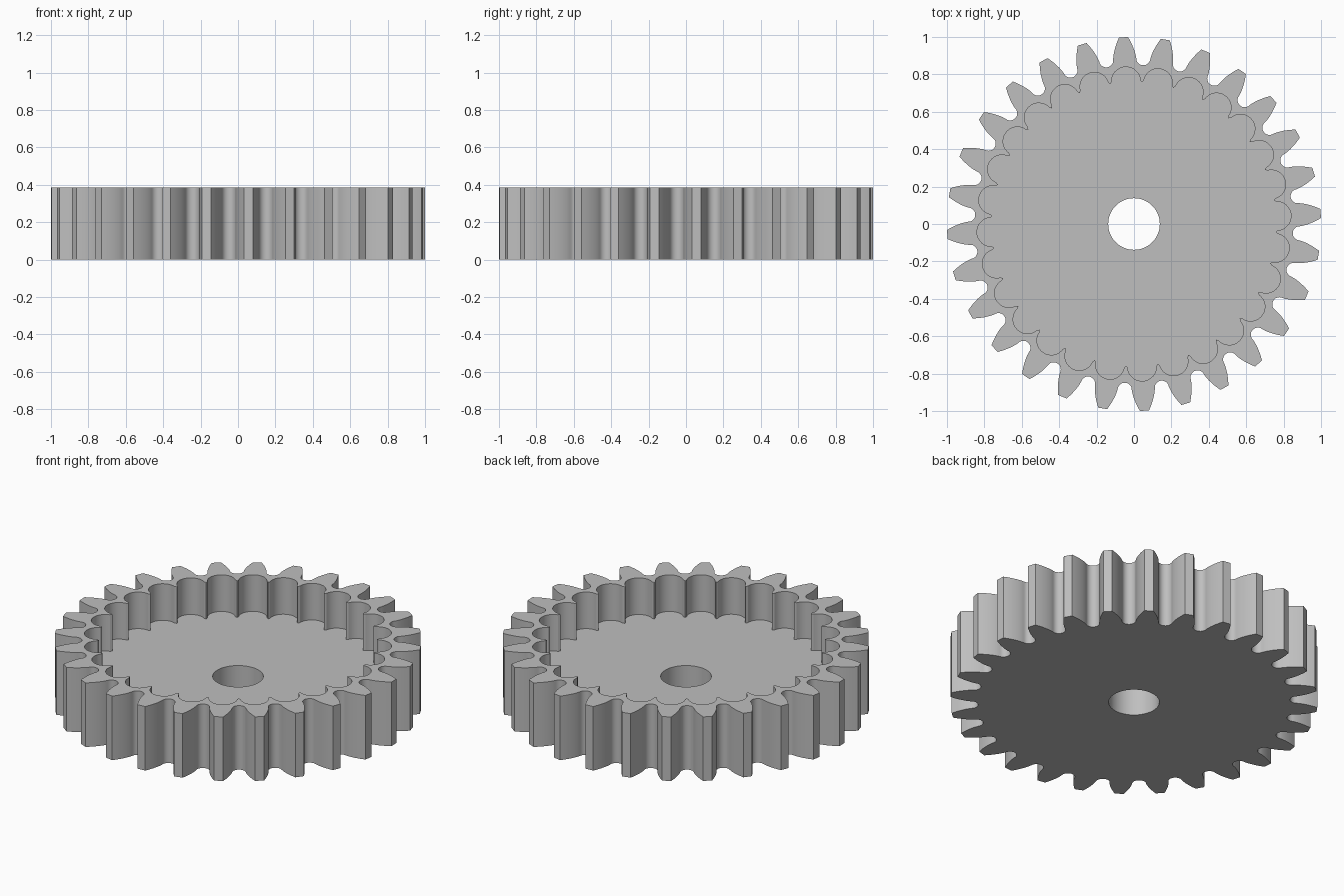
import bpy, bmesh
from math import sin, cos, tan, acos, pi, radians

if "Cube" in bpy.data.objects:
    bpy.data.objects.remove(bpy.data.objects["Cube"], do_unlink=True)

TEETH = 28
PITCH = 2 * pi / TEETH
PHASE = PITCH / 4            # angle of the first tooth
HEIGHT, FLOOR = 0.385, 0.165
PITCH_R = TEETH / (TEETH + 2)
BASE_R = PITCH_R * cos(radians(20))
GAP_R = 0.038                # rounded gap between teeth
GAP_C = 0.85 + GAP_R


def polar(r, a):
    return r * cos(a), r * sin(a)


def offset(r, t, a):
    """Point r out along direction a and t sideways."""
    return r * cos(a) - t * sin(a), r * sin(a) + t * cos(a)


def half_angle(r):
    """Half the angular width of an involute tooth at radius r."""
    inv = lambda x: tan(x) - x
    return PITCH / 4 + inv(radians(20)) - inv(acos(BASE_R / r))


def tooth_outline():
    pts = []
    radii = [GAP_C + (1 - GAP_C) * i / 6 for i in range(7)]
    for k in range(TEETH):
        a = PHASE + k * PITCH
        pts += [polar(r, a - half_angle(r)) for r in radii]
        pts += [polar(r, a + half_angle(r)) for r in reversed(radii)]
        for i in range(1, 12):
            th = pi * i / 12
            pts.append(offset(GAP_C - GAP_R * sin(th), -GAP_R * cos(th), a + PITCH / 2))
    return pts


def pocket_outline():
    pts = []
    centre, radius = 0.764, 0.077
    for k in range(TEETH):
        a = PHASE + k * PITCH
        for i in range(17):
            th = pi * i / 16
            pts.append(offset(centre + radius * sin(th), -radius * cos(th), a))
        pts.append(polar(0.758, a + PITCH / 2))
    return pts


bm = bmesh.new()


def ring(pts, z):
    vs = [bm.verts.new((x, y, z)) for x, y in pts]
    return vs, [bm.edges.new((v, vs[(i + 1) % len(vs)])) for i, v in enumerate(vs)]


def wall(low, high):
    n = len(low[0])
    for i in range(n):
        j = (i + 1) % n
        bm.faces.new((low[0][i], low[0][j], high[0][j], high[0][i]))


def cap(outer, inner, up):
    bmesh.ops.triangle_fill(bm, use_beauty=True, use_dissolve=False,
                            edges=outer[1] + inner[1], normal=(0, 0, up))


# Outlines at each level
teeth, pocket = tooth_outline(), pocket_outline()
bore = [polar(0.138, 2 * pi * i / 64) for i in range(64)]
teeth_low, teeth_high = ring(teeth, 0), ring(teeth, HEIGHT)
pocket_low, pocket_high = ring(pocket, FLOOR), ring(pocket, HEIGHT)
bore_low, bore_high = ring(bore, 0), ring(bore, FLOOR)

# Underside, toothed rim and recessed floor
cap(teeth_low, bore_low, -1)
cap(teeth_high, pocket_high, 1)
cap(pocket_low, bore_high, 1)

# Tooth flanks, scalloped pocket wall and bore
wall(teeth_low, teeth_high)
wall(pocket_low, pocket_high)
wall(bore_low, bore_high)
bmesh.ops.recalc_face_normals(bm, faces=bm.faces[:])

mesh = bpy.data.meshes.new("gear_wheel")
bm.to_mesh(mesh)
bm.free()
gear = bpy.data.objects.new("gear_wheel", mesh)
bpy.context.collection.objects.link(gear)

# Plain grey material
grey = bpy.data.materials.new("plain_grey")
grey.use_nodes = True
colour = (0.52, 0.52, 0.52, 1)
grey.diffuse_color = colour
grey.node_tree.nodes["Principled BSDF"].inputs["Base Color"].default_value = colour
mesh.materials.append(grey)

bpy.ops.object.select_all(action='DESELECT')
gear.select_set(True)
bpy.context.view_layer.objects.active = gear
bpy.ops.object.shade_smooth_by_angle(angle=radians(30))
